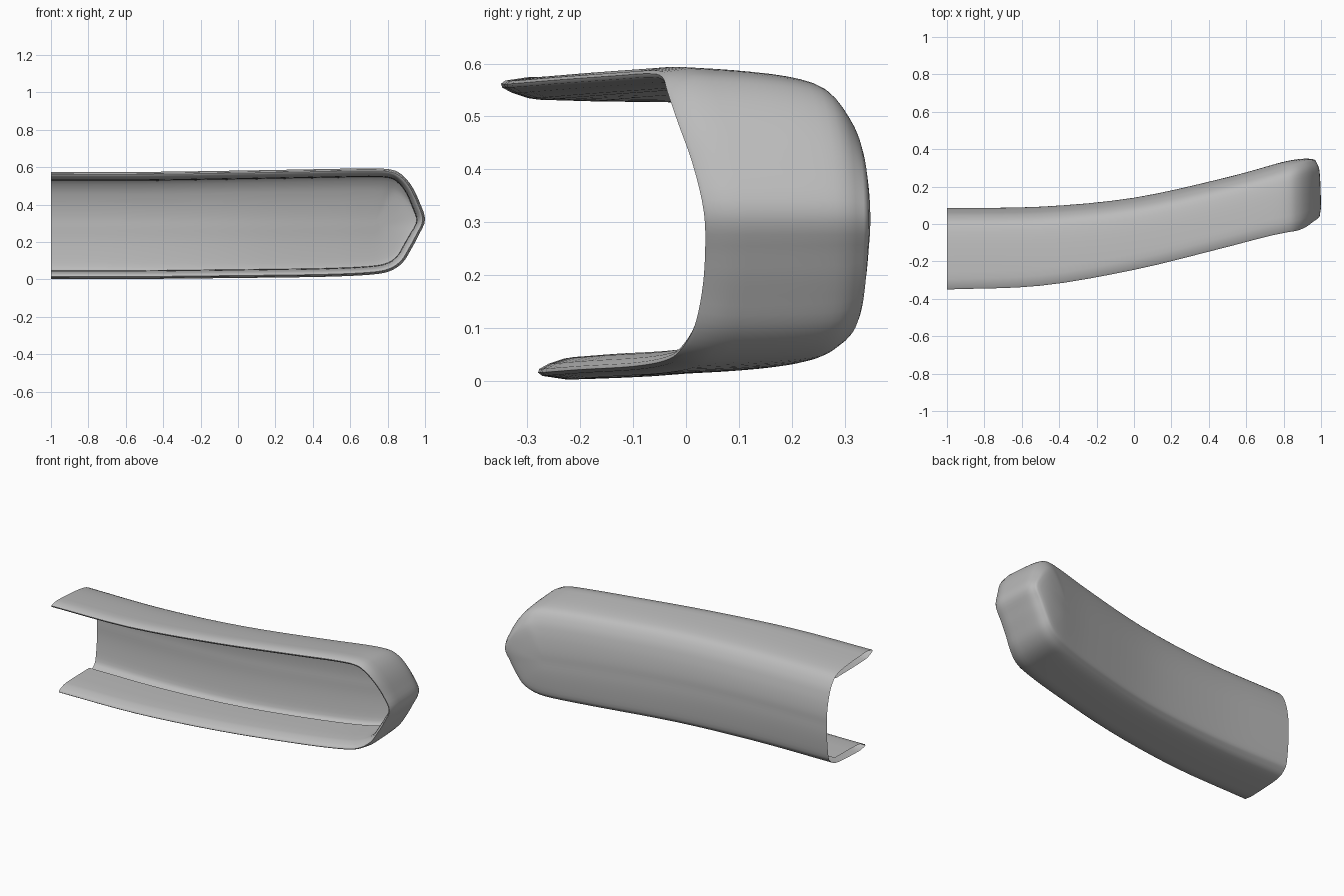
import bpy, bmesh, math
from mathutils import Vector

cube = bpy.data.objects.get("Cube")
if cube:
    bpy.data.objects.remove(cube)


def smooth(points, steps):
    """Resample a list of 4D points along a Catmull-Rom curve."""
    p = [Vector(v) for v in points]
    p = [2 * p[0] - p[1]] + p + [2 * p[-1] - p[-2]]
    out = []
    for a, b, c, d in zip(p, p[1:], p[2:], p[3:]):
        for s in range(steps):
            t = s / steps
            out.append(b + (c - a) * t / 2 + (2 * a - 5 * b + 4 * c - d) * t * t / 2
                       + (3 * b - a - 3 * c + d) * t ** 3 / 2)
    return out + [p[-2]]


def back_y(x):
    """Depth of the back wall along the length."""
    for (x0, y0), (x1, y1) in zip(back, back[1:]):
        if x <= x1:
            break
    return y0 + (y1 - y0) * (x - x0) / (x1 - x0)


# Back wall curve in plan
back = [(v[0], v[1]) for v in smooth(
    [(-1, .085, 0, 0), (-.5, .092, 0, 0), (0, .14, 0, 0), (.5, .25, 0, 0),
     (.8, .333, 0, 0), (.91, .357, 0, 0), (1, .362, 0, 0)], 6)]

# Rim outline from upper edge, round the closed end, to lower edge:
# x, z, front y, corner softness
rim = smooth([
    (-1, .575, -.35, 1), (-.5, .575, -.33, 1), (0, .582, -.245, 1),
    (.45, .59, -.135, 1), (.7, .594, -.07, 1),
    (.82, .587, -.045, 1), (.88, .557, -.035, .8), (.93, .497, -.015, .6),
    (.97, .415, .013, .4), (1, .32, .034, .3), (.965, .235, .036, .3),
    (.925, .16, .03, .3), (.88, .09, .015, .35), (.81, .044, -.012, .4),
    (.7, .025, -.04, .4), (.45, .014, -.1, .4), (0, .008, -.2, .4),
    (-.5, .003, -.265, .45), (-1, .002, -.28, .5)], 4)

# Cross-section from the inner panel, over the lip, to the spine of the back:
# inset, distance behind the front edge, share of depth, share of way to spine
lip = [(.048, 0, .8, 0), (.047, 0, .6, 0), (.046, 0, .4, 0),
       (.043, .07, 0, 0), (.04, .05, 0, 0), (.03, .02, 0, 0),
       (.02, .002, 0, 0), (.013, 0, 0, 0), (.007, .008, 0, 0), (0, .055, 0, 0)]
wall = smooth([(0, .055, 0, 0), (.006, 0, .4, 0), (.017, 0, .65, 0),
               (.037, 0, .81, 0), (.085, 0, .905, 0), (.14, 0, .955, 0),
               (.14, 0, .985, .35), (.14, 0, 1, .7), (.14, 0, 1, 1)], 3)
section = lip + wall[1:]

bm = bmesh.new()
rows = []
for x, z, front, soft in rim:
    spine = Vector((min(x, .72), .28))
    edge = Vector((x, z))
    inward = (spine - edge).normalized()
    row = []
    for k, (inset, behind, depth, share) in enumerate(section):
        scale = 1 if k < len(lip) else soft
        p = (edge + inward * inset * scale).lerp(spine, share)
        y = front + behind + (back_y(p.x) - front) * depth
        row.append(bm.verts.new((p.x, y, p.y)))
    rows.append(row)

for a, b in zip(rows, rows[1:]):
    for j in range(len(section) - 1):
        bm.faces.new((a[j], b[j], b[j + 1], a[j + 1]))

# Join the upper and lower halves along the spine
bmesh.ops.remove_doubles(bm, verts=[r[-1] for r in rows], dist=.002)

mesh = bpy.data.meshes.new("curved_shell")
bm.to_mesh(mesh)
bm.free()
shell = bpy.data.objects.new("curved_shell", mesh)
bpy.context.collection.objects.link(shell)

# Plain grey finish
grey = bpy.data.materials.new("plain_grey")
grey.use_nodes = True
colour = (.5, .5, .5, 1)
grey.diffuse_color = colour
grey.node_tree.nodes["Principled BSDF"].inputs["Base Color"].default_value = colour
mesh.materials.append(grey)

bpy.context.view_layer.objects.active = shell
shell.select_set(True)
bpy.ops.object.shade_smooth_by_angle(angle=math.radians(50))
